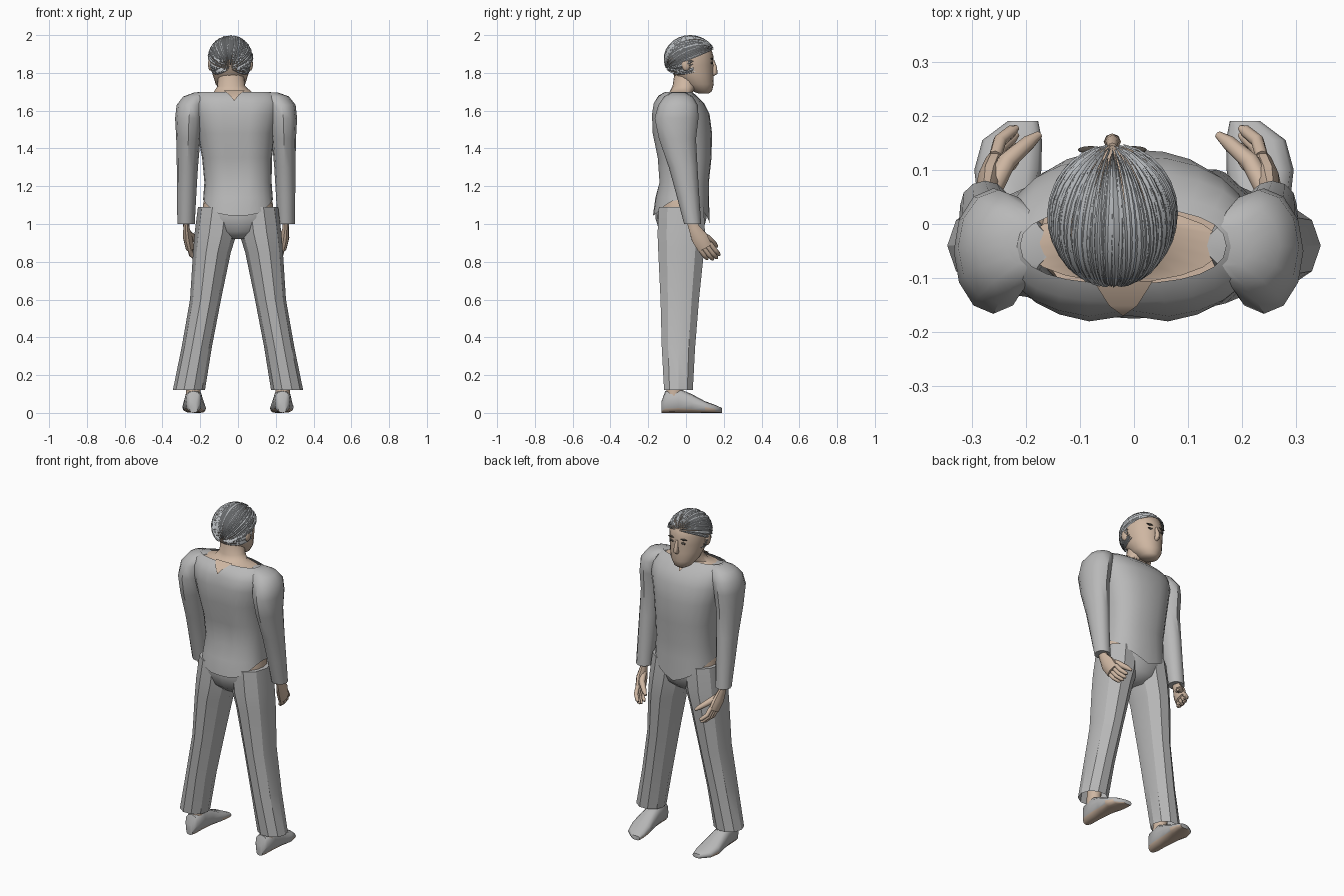
import bpy, bmesh, math, random
from mathutils import Vector

random.seed(4)
cube = bpy.data.objects.get("Cube")
if cube:
    bpy.data.objects.remove(cube)


def material(name, rgb):
    m = bpy.data.materials.new(name)
    m.use_nodes = True
    m.diffuse_color = (*rgb, 1)
    m.node_tree.nodes["Principled BSDF"].inputs["Base Color"].default_value = (*rgb, 1)
    return m


CLOTH = material("grey cloth", (0.48, 0.48, 0.48))
SKIN = material("warm skin", (0.62, 0.47, 0.36))
HAIR = material("silver hair", (0.48, 0.50, 0.52))
DARK = material("dark brow", (0.08, 0.07, 0.06))
LIP = material("lip tint", (0.45, 0.27, 0.22))


def finish(name, bm, mats, angle=50):
    bmesh.ops.recalc_face_normals(bm, faces=bm.faces[:])
    me = bpy.data.meshes.new(name)
    bm.to_mesh(me)
    bm.free()
    ob = bpy.data.objects.new(name, me)
    bpy.context.collection.objects.link(ob)
    for m in mats:
        me.materials.append(m)
    bpy.ops.object.select_all(action="DESELECT")
    ob.select_set(True)
    bpy.context.view_layer.objects.active = ob
    bpy.ops.object.shade_smooth_by_angle(angle=math.radians(angle))
    return ob


def skin_rings(bm, rings, caps=(True, True)):
    """Bridge a list of point rings, optionally closing the ends."""
    vs = [[bm.verts.new(p) for p in r] for r in rings]
    n = len(vs[0])
    for a, b in zip(vs, vs[1:]):
        for i in range(n):
            j = (i + 1) % n
            bm.faces.new((a[i], a[j], b[j], b[i]))
    if caps[0]:
        bm.faces.new(vs[0][::-1])
    if caps[1]:
        bm.faces.new(vs[-1])


def power(v, p):
    return math.copysign(abs(v) ** p, v)


def ellipse(z, cx, cy, rx, ry, n, p=1.0):
    """Horizontal, optionally squarish ring."""
    angles = [math.tau * i / n for i in range(n)]
    return [Vector((cx + rx * power(math.cos(a), p), cy + ry * power(math.sin(a), p), z))
            for a in angles]


def loft(name, sections, mat, n=16, p=1.0, caps=(True, True), angle=50, adjust=None):
    bm = bmesh.new()
    rings = [ellipse(*s, n, p) for s in sections]
    if adjust:
        adjust(rings)
    skin_rings(bm, rings, caps)
    return finish(name, bm, [mat], angle)


def add_tube(bm, points, radii, flat=1.0, n=8):
    """Tube along a path, flattened sideways by flat."""
    pts = [Vector(q) for q in points]
    rings = []
    for k, (c, r) in enumerate(zip(pts, radii)):
        t = (pts[min(k + 1, len(pts) - 1)] - pts[max(k - 1, 0)]).normalized()
        up = t.cross(Vector((1, 0, 0))).normalized()
        side = up.cross(t)
        rings.append([c + side * r * flat * math.cos(math.tau * i / n)
                      + up * r * math.sin(math.tau * i / n) for i in range(n)])
    skin_rings(bm, rings)


def blob(name, center, size, mat):
    bm = bmesh.new()
    bmesh.ops.create_uvsphere(bm, u_segments=12, v_segments=8, radius=1)
    for v in bm.verts:
        v.co = Vector(center) + Vector(a * b for a, b in zip(v.co, size))
    return finish(name, bm, [mat])


# Shirt body: raised side hem and a groove along the spine
def shape_shirt(rings):
    for i, v in enumerate(rings[0]):
        c = math.cos(math.tau * i / len(rings[0]))
        v.z += 0.085 * abs(c) ** 3
        if v.y > 0:
            v.z -= 0.05 * (1 - abs(c)) ** 2
    for r in rings[2:-2]:
        for v in r:
            if v.y < 0:
                v.y += 0.016 * math.exp(-((v.x + 0.01) / 0.04) ** 2)


loft("shirt_body", [
    (1.045, 0, -.025, .185, .15), (1.14, 0, -.02, .184, .142), (1.22, 0, -.012, .178, .133),
    (1.35, -.005, -.01, .185, .145), (1.48, -.01, -.022, .205, .16),
    (1.58, -.01, -.03, .23, .155), (1.64, -.01, -.04, .235, .135),
    (1.68, -.015, -.045, .22, .1), (1.70, -.02, -.04, .19, .07)],
    CLOTH, 24, 0.85, (False, False), adjust=shape_shirt)

# Bare waist between shirt and trousers
loft("waist", [(1.04, 0, -.025, .186, .125), (1.10, 0, -.023, .186, .125),
               (1.16, 0, -.02, .172, .12)], SKIN, 20, 0.85)

# Shoulder yoke and neck
loft("neck", [(1.66, -.02, -.04, .18, .068), (1.692, -.02, -.04, .182, .068),
              (1.70, -.028, -.025, .1, .062), (1.73, -.035, -.005, .073, .066),
              (1.80, -.038, .005, .068, .066)], SKIN, 20)

# Pointed neckline, front and back
for label, ys in (("back", (-.105, -.151, -.17)), ("front", (.03, .061, .095))):
    bm = bmesh.new()
    top, mid, tip = ys
    a, b, c, d, e = [bm.verts.new(q) for q in (
        (-.075, top, 1.706), (.035, top, 1.706), (.006, mid, 1.684),
        (-.046, mid, 1.684), (-.02, tip, 1.652))]
    bm.faces.new((a, b, c, d))
    bm.faces.new((d, c, e))
    finish(label + "_neckline", bm, [SKIN])

# Seat of the trousers
loft("trouser_seat", [(.92, 0, -.025, .06, .07), (.96, 0, -.025, .13, .115),
                      (1.03, 0, -.027, .185, .135), (1.085, 0, -.026, .195, .133)],
     CLOTH, 16, 0.85)

for side, s in (("left", 1), ("right", -1)):
    # Sleeve
    loft(side + "_sleeve", [(z, s * x - .01, y, rx, ry) for z, x, y, rx, ry in (
        (1.695, .185, -.04, .04, .04), (1.675, .215, -.04, .065, .075),
        (1.63, .24, -.042, .075, .105), (1.56, .25, -.05, .073, .116),
        (1.45, .253, -.045, .064, .098), (1.30, .258, -.015, .056, .076),
        (1.15, .262, .01, .051, .06), (1.0, .265, .035, .046, .045))],
        CLOTH, 12, caps=(True, True), angle=40)

    # Creased trouser leg
    loft(side + "_trouser_leg", [(z, s * x, y, rx, ry) for z, x, y, rx, ry in (
        (1.09, .1, -.025, .112, .125), (.95, .118, -.025, .112, .132),
        (.85, .138, -.026, .1, .127), (.6, .172, -.033, .082, .107),
        (.35, .218, -.04, .08, .093), (.12, .26, -.04, .085, .08))],
        CLOTH, 10, caps=(True, False), angle=32)

    # Ankle
    loft(side + "_ankle", [(.06, s * .235, -.065, .04, .045),
                           (.14, s * .238, -.06, .038, .042),
                           (.3, s * .23, -.045, .045, .05)], SKIN, 12)

    # Foot, with a bare sole
    bm = bmesh.new()
    rings = []
    for y, x, w, h in ((-.13, .235, .022, .06), (-.11, .235, .04, .115),
                       (-.04, .235, .045, .13), (.03, .235, .052, .1),
                       (.1, .233, .062, .062), (.155, .225, .055, .042),
                       (.19, .205, .028, .026)):
        rings.append([Vector((s * x + w * power(math.cos(t), .8), y,
                              h / 2 + h / 2 * power(math.sin(t), .7)))
                      for t in (math.tau * i / 12 for i in range(12))])
    skin_rings(bm, rings)
    foot = finish(side + "_foot", bm, [CLOTH, SKIN])
    for f in foot.data.polygons:
        if f.normal.z < -.3:
            f.material_index = 1

    # Hand with four curled fingers and a thumb
    bm = bmesh.new()
    off = -.01

    def place(x, y, z):
        return (s * x + off, y, z)

    add_tube(bm, [place(.265, .03, 1.03), place(.263, .042, .98), place(.257, .07, .93),
                  place(.245, .10, .875)], (.032, .03, .045, .042), .55, 10)
    for i in range(4):
        o = (i - 1.5) * .021
        y, z = .098 + o * .86, .885 + o * .5
        reach = (.8, 1, 1.05, .95)[i]
        add_tube(bm, [place(.246, y, z), place(.238, y + .03 * reach, z - .04 * reach),
                      place(.215, y + .05 * reach, z - .063 * reach),
                      place(.205, y + .056 * reach, z - .068 * reach)],
                 (.012, .0125, .011, .005))
    add_tube(bm, [place(.255, .06, .95), place(.225, .115, .925), place(.185, .15, .895),
                  place(.165, .165, .88)], (.02, .018, .014, .007))
    finish(side + "_hand", bm, [SKIN])

    # Ear, eye and brow
    blob(side + "_ear", (s * .106 - .04, 0, 1.845), (.013, .024, .034), SKIN)
    blob(side + "_eye", (s * .037 - .04, .137, 1.852), (.017, .006, .006), DARK)
    blob(side + "_brow", (s * .04 - .04, .137, 1.875), (.024, .007, .005), DARK)

# Head
loft("head", [(z, -.04, y, rx, ry) for z, y, rx, ry in (
    (1.69, .095, .025, .025), (1.703, .085, .05, .052), (1.74, .064, .078, .083),
    (1.79, .04, .094, .105), (1.84, .025, .103, .121), (1.89, .02, .107, .125),
    (1.94, .02, .097, .11), (1.973, .02, .062, .07), (1.985, .02, .02, .02))], SKIN, 20)

# Nose and mouth
bm = bmesh.new()
add_tube(bm, [(-.04, .142, 1.865), (-.04, .152, 1.83), (-.04, .152, 1.80), (-.04, .14, 1.79)],
         (.008, .012, .016, .01))
finish("nose", bm, [SKIN])
blob("mouth", (-.04, .134, 1.757), (.026, .009, .007), LIP)

# Hair: overlapping tapered locks from the fringe over the crown to the nape
bm = bmesh.new()
center, size = Vector((-.04, .022, 1.875)), Vector((.114, .132, .118))
axis = Vector((0, .9, .42)).normalized()
up = Vector((0, -axis.z, axis.y))
right = Vector((1, 0, 0))


def scalp(t, phi, lift):
    d = axis * math.cos(t) + (right * math.sin(phi) + up * math.cos(phi)) * math.sin(t)
    return center + Vector(a * b for a, b in zip(d, size)) * lift


STEPS = 12
for k in range(110):
    phi = math.radians(-125 + 250 * k / 109 + random.uniform(-2, 2))
    low = abs(phi) > math.radians(92)
    start = random.uniform(1.5, 1.75) if low else random.uniform(.05, .4)
    end = math.pi - random.uniform(.05, .4)
    width = math.radians(random.uniform(1.7, 3.4))
    lift = random.uniform(1.0, 1.045)
    sway = random.uniform(-.12, .12)
    rows = []
    for j in range(STEPS + 1):
        u = j / STEPS
        t = start + (end - start) * u
        w = width * (math.sin(math.pi * u) ** .4 + .1)
        m = phi + sway * (u - .5)
        rows.append([bm.verts.new(scalp(t, m - w, lift)),
                     bm.verts.new(scalp(t, m, lift + .022)),
                     bm.verts.new(scalp(t, m + w, lift))])
    for a, b in zip(rows, rows[1:]):
        for i in (0, 1):
            bm.faces.new((a[i], a[i + 1], b[i + 1], b[i]))
finish("hair_locks", bm, [HAIR], 35)
